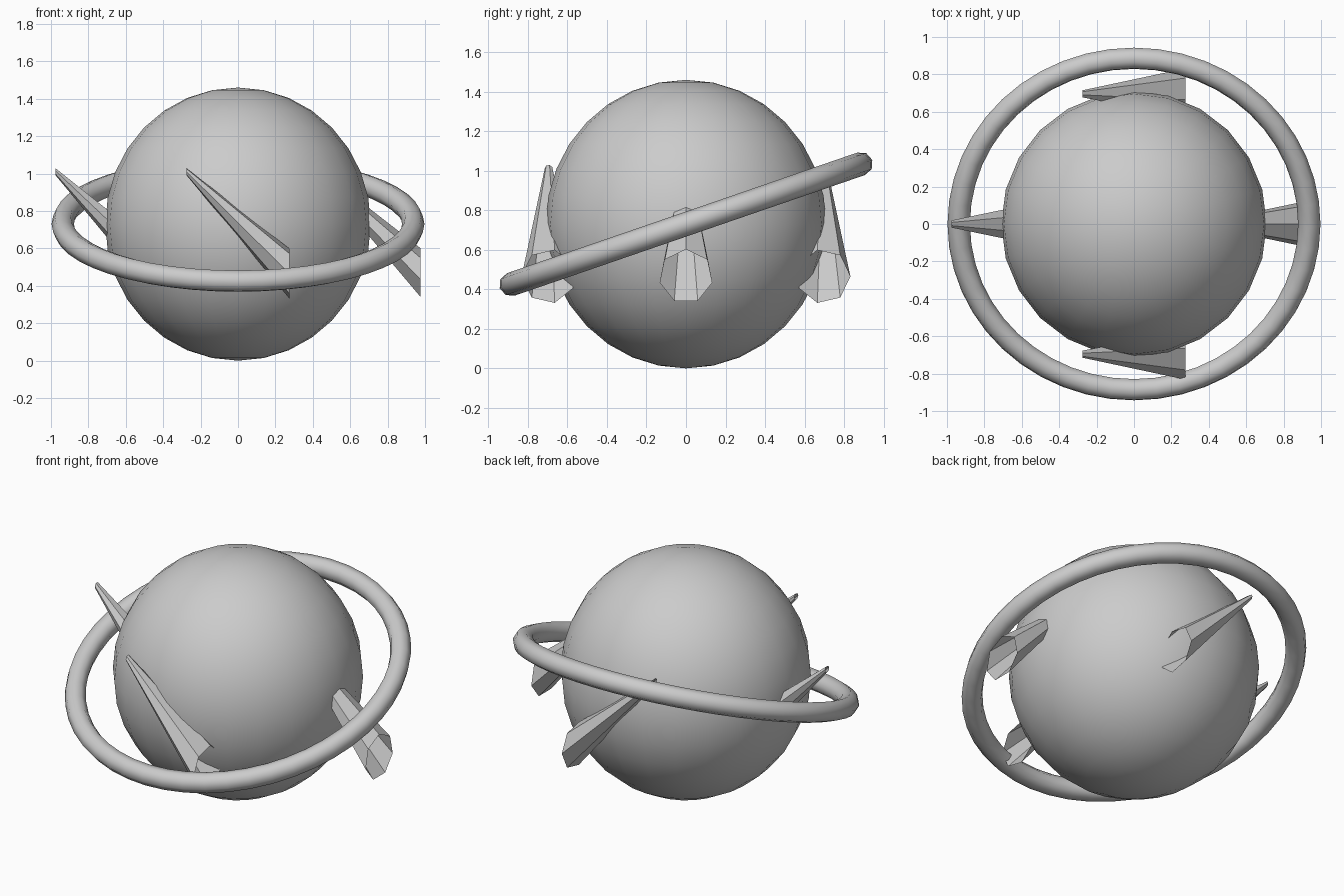
import bpy, bmesh
from math import pi, cos, sin, radians

if "Cube" in bpy.data.objects:
    bpy.data.objects.remove(bpy.data.objects["Cube"])

CZ = 0.73  # height of the body centre

# Round body, slightly taller than wide
bpy.ops.mesh.primitive_uv_sphere_add(segments=24, ring_count=16, radius=1, location=(0, 0, CZ))
body = bpy.context.object
body.name = "round_body"
body.scale = (0.71, 0.71, 0.73)
bpy.ops.object.transform_apply(location=False, rotation=False, scale=True)
bpy.ops.object.shade_smooth()

# Tilted ring around the body
bpy.ops.mesh.primitive_torus_add(major_segments=48, minor_segments=8,
                                 major_radius=0.937, minor_radius=0.06,
                                 location=(0, 0, CZ), rotation=(radians(19), 0, 0))
bpy.context.object.name = "tilted_ring"
bpy.ops.object.shade_smooth()


def fin(name, cx, cy, spin):
    """Open seven-sided tapered fin, sheared upwards towards -x."""
    bm = bmesh.new()
    loops = []
    for x, z, r in ((0.275, 0.465, 0.137), (-0.275, 1.01, 0.02)):
        angles = [spin + 2 * pi * k / 7 for k in range(7)]
        loops.append([bm.verts.new((cx + x, cy + r * cos(a), z + r * sin(a))) for a in angles])
    base, tip = loops
    for k in range(7):
        n = (k + 1) % 7
        bm.faces.new((base[k], base[n], tip[n], tip[k]))
    mesh = bpy.data.meshes.new(name)
    bm.to_mesh(mesh)
    bm.free()
    bpy.context.collection.objects.link(bpy.data.objects.new(name, mesh))


# Four fins, all raked the same way
fin("right_fin", 0.70, 0, pi / 2)
fin("back_fin", 0, 0.695, 0)
fin("left_fin", -0.70, 0, -pi / 2)
fin("front_fin", 0, -0.695, pi)
